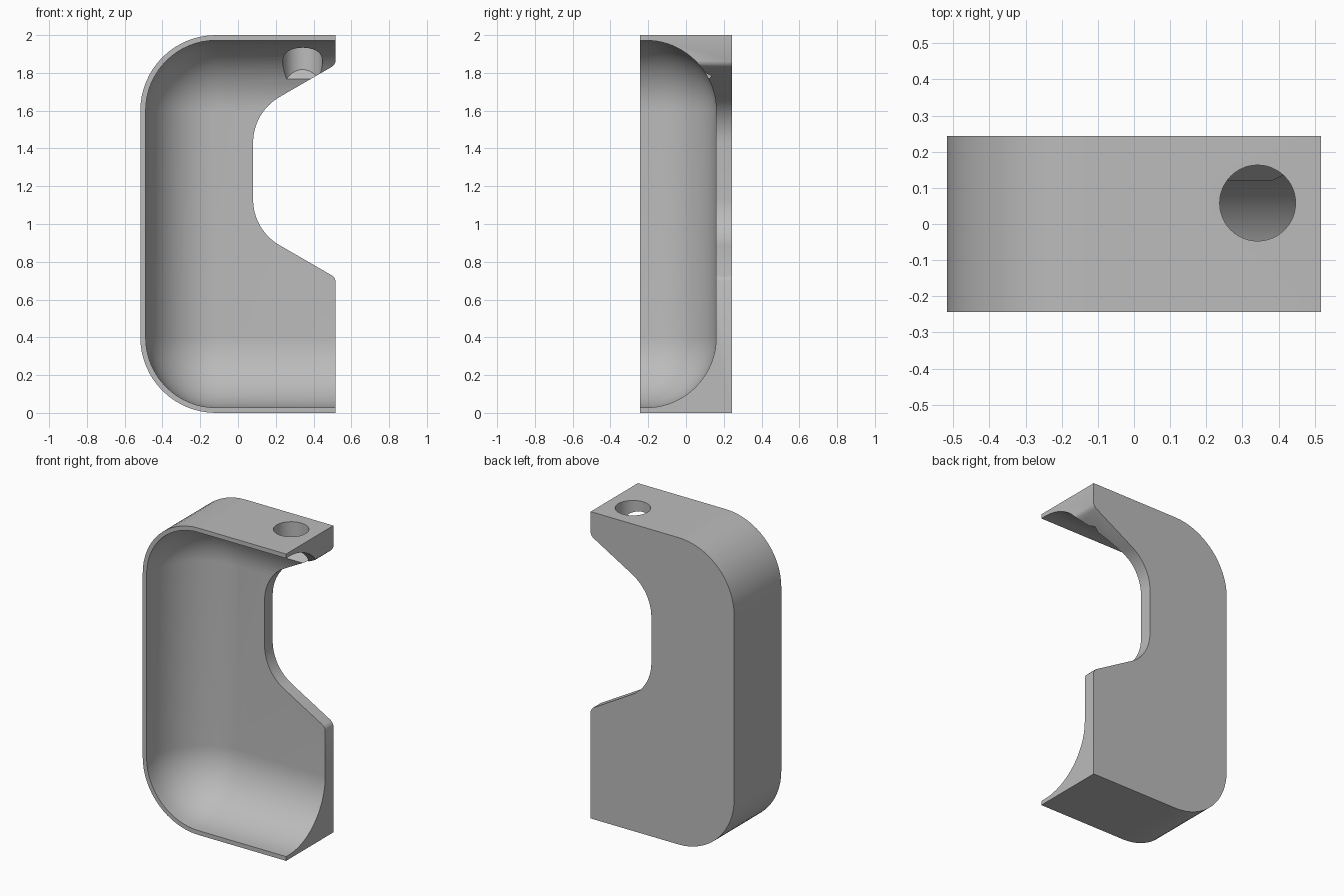
import bpy, bmesh
from math import sin, cos, radians

if "Cube" in bpy.data.objects:
    bpy.data.objects.remove(bpy.data.objects["Cube"], do_unlink=True)

grey = bpy.data.materials.new("plain grey")
grey.use_nodes = True
grey.diffuse_color = (0.5, 0.5, 0.5, 1)
grey.node_tree.nodes["Principled BSDF"].inputs["Base Color"].default_value = (0.5, 0.5, 0.5, 1)

HALF_X, HALF_Y, TOP = 0.517, 0.243, 2.0
R_OUT, R_IN = 0.4, 0.372
CORNER_X = -HALF_X + R_OUT


def arc(cx, cz, r, start, end, steps=16):
    angles = [radians(start + (end - start) * i / steps) for i in range(steps + 1)]
    return [(cx + r * cos(a), cz + r * sin(a)) for a in angles]


def d_outline(r, right):
    """Outline with two rounded left corners and a straight right side."""
    return ([(right, TOP - R_OUT + r)] + arc(CORNER_X, TOP - R_OUT, r, 90, 180)
            + arc(CORNER_X, R_OUT, r, 180, 270) + [(right, R_OUT - r)])


def loft(name, rings):
    """Solid through a list of equally long rings of 3D points."""
    bm = bmesh.new()
    loops = [[bm.verts.new(p) for p in ring] for ring in rings]
    n = len(loops[0])
    for a, b in zip(loops, loops[1:]):
        for i in range(n):
            j = (i + 1) % n
            bm.faces.new((a[i], a[j], b[j], b[i]))
    bm.faces.new(loops[0][::-1])
    bm.faces.new(loops[-1])
    bmesh.ops.recalc_face_normals(bm, faces=bm.faces[:])
    mesh = bpy.data.meshes.new(name)
    bm.to_mesh(mesh)
    bm.free()
    mesh.materials.append(grey)
    obj = bpy.data.objects.new(name, mesh)
    bpy.context.collection.objects.link(obj)
    return obj


def at_y(outline, y):
    return [(x, y, z) for x, z in outline]


# Solid housing block
body = d_outline(R_OUT, HALF_X)
housing = loft("housing", [at_y(body, -HALF_Y), at_y(body, HALF_Y)])

# Hollow with a rounded floor edge, open to the front and to one end
hollow_rings = [at_y(d_outline(R_IN, 0.8), -0.5)]
for i in range(21):
    a = radians(89.5 * i / 20)
    hollow_rings.append(at_y(d_outline(R_IN * cos(a), 0.8), -0.212 + R_IN * sin(a)))
hollow = loft("hollow_cutter", hollow_rings)

# Flared side notch, mirrored about its middle height
MID = 1.28
lower = arc(0.36, 1.13, 0.28, 180, 240) + [(0.5, 0.726), (0.51, 0.715), (HALF_X, 0.7), (0.8, 0.7)]
upper = [(x, 2 * MID - z) for x, z in reversed(lower)]
notch = loft("notch_cutter", [at_y(upper + lower, -0.5), at_y(upper + lower, 0.5)])

# Round hole through the top, ending in a sloped ledge
circle = arc(0.342, 0.058, 0.105, 0, 360, 48)[:-1]
hole = loft("hole_cutter", [[(x, y, 1.766 + 1.2 * (y - 0.12)) for x, y in circle],
                            [(x, y, 2.2) for x, y in circle]])

for cutter in (hollow, notch, hole):
    cutter.hide_render = True
    cutter.hide_set(True)
    cut = housing.modifiers.new(cutter.name, "BOOLEAN")
    cut.operation, cut.solver, cut.object = "DIFFERENCE", "EXACT", cutter

# Bake the cuts and smooth the curved areas
bpy.context.view_layer.update()
baked = bpy.data.meshes.new_from_object(housing.evaluated_get(bpy.context.evaluated_depsgraph_get()))
housing.modifiers.clear()
housing.data = baked
for cutter in (hollow, notch, hole):
    bpy.data.objects.remove(cutter, do_unlink=True)
bpy.ops.object.select_all(action="DESELECT")
housing.select_set(True)
bpy.context.view_layer.objects.active = housing
bpy.ops.object.shade_smooth_by_angle(angle=radians(30))
